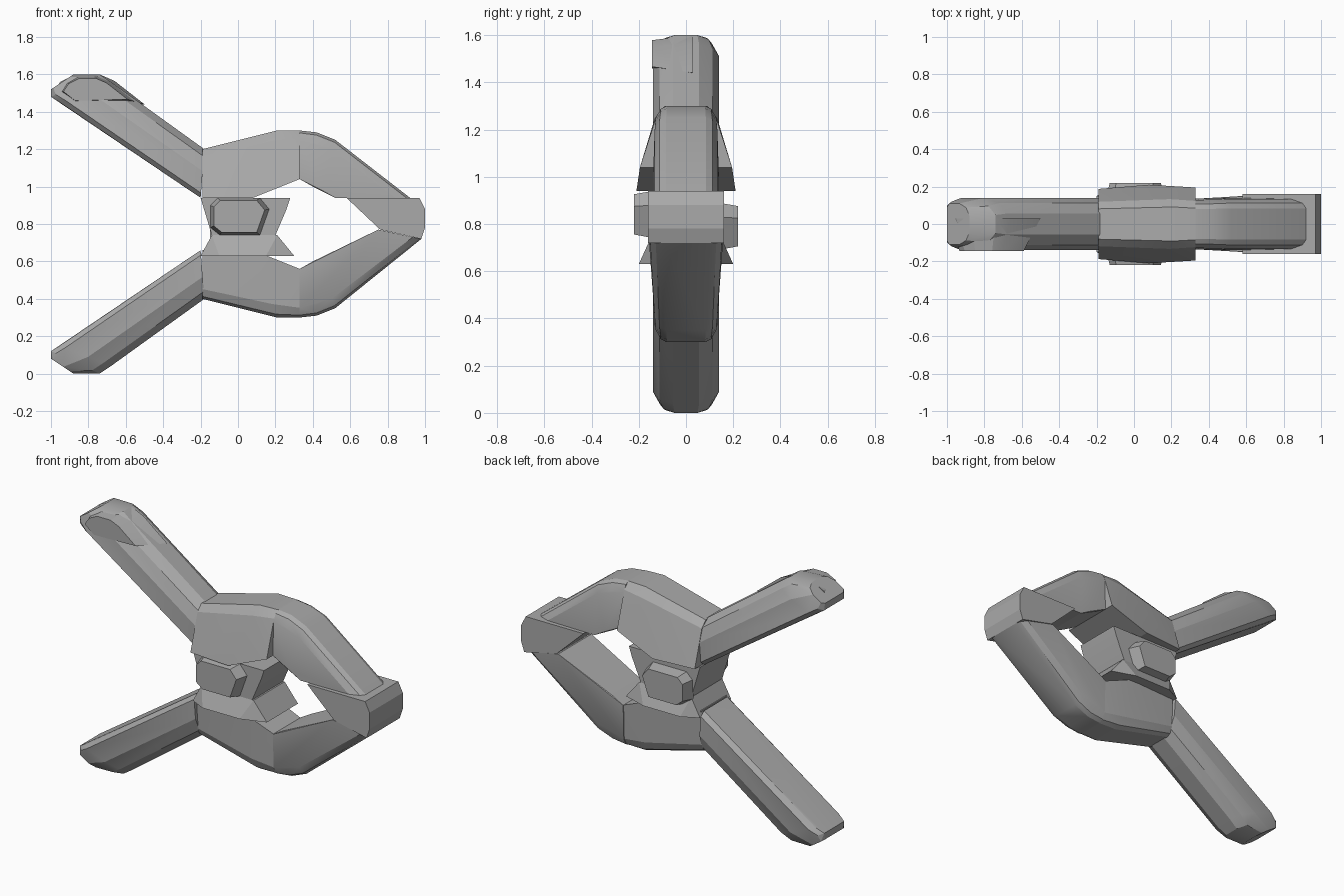
import bpy
import bmesh
from mathutils import Vector

default_cube = bpy.data.objects.get("Cube")
if default_cube:
    bpy.data.objects.remove(default_cube, do_unlink=True)

MID = 0.8  # height of the plane between the two arms

grey = bpy.data.materials.new("plain_grey")
grey.use_nodes = True
grey.diffuse_color = (0.4, 0.4, 0.4, 1)
grey.node_tree.nodes["Principled BSDF"].inputs["Base Color"].default_value = grey.diffuse_color

# Cross-sections: (position from inner to outer edge, share of the half depth)
ROUNDED = [(0, 0.8), (0.1, 1), (0.55, 1), (0.85, 0.8), (1, 0.4)]
CHAMFERED = [(0, 1), (0.8, 0.95), (0.95, 0.8), (1, 0.6)]
FLARED = [(0, 1.5), (0.6, 1.08), (0.85, 0.95), (1, 0.65)]
SLAB = [(0, 1), (1, 1)]


def hull(name, points):
    """Wrap a faceted solid tightly around the points."""
    bm = bmesh.new()
    for point in points:
        bm.verts.new(point)
    result = bmesh.ops.convex_hull(bm, input=bm.verts)
    spare = {g for g in result["geom_interior"] + result["geom_unused"]
             if isinstance(g, bmesh.types.BMVert)}
    bmesh.ops.delete(bm, geom=list(spare), context="VERTS")
    bmesh.ops.dissolve_limit(bm, angle_limit=0.02, verts=bm.verts, edges=bm.edges)
    bmesh.ops.recalc_face_normals(bm, faces=bm.faces)
    mesh = bpy.data.meshes.new(name)
    bm.to_mesh(mesh)
    bm.free()
    mesh.materials.append(grey)
    part = bpy.data.objects.new(name, mesh)
    bpy.context.collection.objects.link(part)
    bpy.context.view_layer.objects.active = part
    bpy.ops.object.select_all(action="DESELECT")
    part.select_set(True)
    bpy.ops.object.shade_smooth_by_angle(angle=0.3)
    return part


def limb(name, stations, section, lower=False):
    """Solid through stations (inner point, outer point, half depth)."""
    points = []
    for inner, outer, depth in stations:
        for t, share in section:
            x, z = Vector(inner).lerp(Vector(outer), t)
            z = 2 * MID - z if lower else z
            points += [(x, side * depth * share, z) for side in (-1, 1)]
    return hull(name, points)


def slab(name, outline, near, far, inset=0.0):
    """Solid from an outline, with its near end shrunk to its middle."""
    middle = sum((Vector(p) for p in outline), Vector((0, 0))) / len(outline)
    points = []
    for p in outline:
        small = Vector(p).lerp(middle, inset)
        points += [(small.x, near, small.y), (p[0], far, p[1])]
    return hull(name, points)


# Handles, with rounded outer sides and ends
handle = [((-0.2, 0.94), (-0.18, 1.2), 0.14),
          ((-0.95, 1.45), (-0.68, 1.56), 0.14),
          ((-1, 1.48), (-0.74, 1.6), 0.12),
          ((-1, 1.52), (-0.88, 1.6), 0.11)]
# Rear half of each arm, over the pivot
shoulder = [((-0.19, 0.94), (-0.19, 1.2), 0.125),
            ((0.08, 0.94), (0.21, 1.3), 0.14),
            ((0.33, 1.04), (0.33, 1.3), 0.13)]
# Front half of each arm, bending towards the nose
jaw = [((0.33, 1.04), (0.33, 1.3), 0.135),
       ((0.4, 1), (0.42, 1.29), 0.135),
       ((0.45, 0.98), (0.52, 1.25), 0.14)]
upper_end = [((0.52, 0.94), (0.92, 0.94), 0.14)]
lower_end = [((0.75, 0.83), (0.98, 0.88), 0.16)]

for label, lower in (("upper", False), ("lower", True)):
    limb(label + "_handle", handle, ROUNDED, lower)
    limb(label + "_shoulder", shoulder, CHAMFERED if lower else FLARED, lower)
    limb(label + "_jaw", jaw + (lower_end if lower else upper_end), CHAMFERED, lower)

# Raised grip on the upper handle
slab("upper_grip", [(-0.9, 1.43), (-0.5, 1.44), (-0.66, 1.565), (-0.74, 1.6),
                    (-0.87, 1.6), (-0.95, 1.56), (-0.99, 1.5)], -0.145, 0.03, 0.3)

# Nose where the jaws close
limb("nose", [((0.58, 0.94), (0.97, 0.94), 0.16), ((0.67, 0.86), (1, 0.88), 0.16),
              ((0.75, 0.78), (1, 0.78), 0.16), ((0.76, 0.77), (0.98, 0.72), 0.16)], SLAB)

# Pivot core and the wedge under it
limb("pivot_core", [((-0.2, 0.94), (0.28, 0.94), 0.15), ((-0.17, 0.9), (0.26, 0.88), 0.15),
                    ((-0.14, 0.74), (0.2, 0.74), 0.15)], SLAB)
limb("pivot_wedge", [((-0.2, 0.63), (0.3, 0.63), 0.15), ((-0.1, 0.63), (0.15, 0.63), 0.2),
                     ((-0.14, 0.74), (0.21, 0.74), 0.15)], SLAB)

# Pivot knobs on both sides
knob = [(-0.15, 0.78), (-0.15, 0.9), (-0.11, 0.94), (0.12, 0.94),
        (0.17, 0.88), (0.12, 0.74), (-0.1, 0.74)]
slab("front_knob", knob, -0.22, -0.14, 0.15)
slab("back_knob", [(x, z - 0.05) for x, z in knob], 0.22, 0.14, 0.15)
